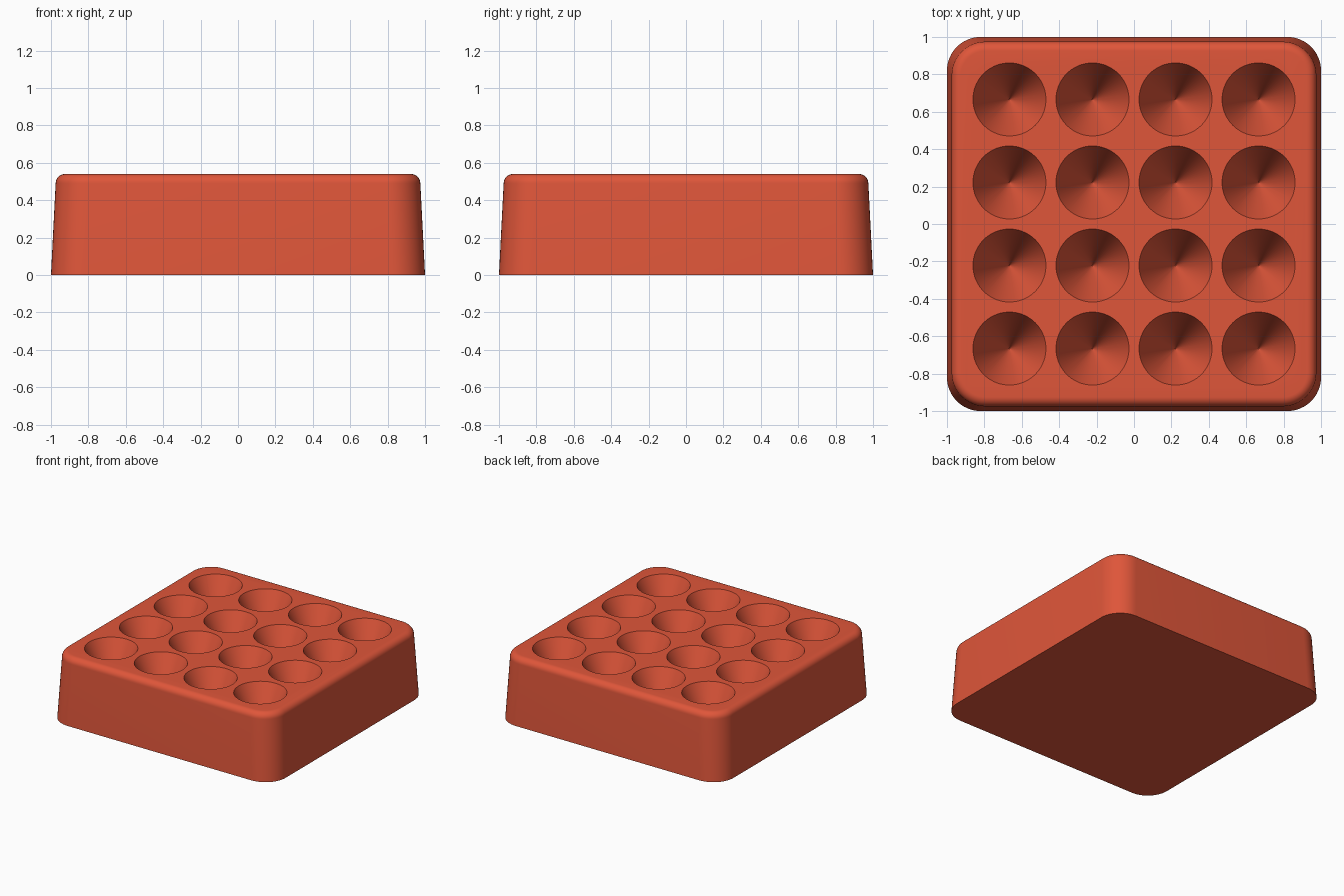
import bpy
import bmesh
import math

default = bpy.data.objects.get("Cube")
if default:
    bpy.data.objects.remove(default, do_unlink=True)

HEIGHT = 0.54
FILLET = 0.05
CORNER = 0.18
PITCH = 0.444
CUP_RADIUS = 0.195
CUP_DEPTH = 0.42

# Material
red = bpy.data.materials.new("warm red")
red.use_nodes = True
colour = (0.74, 0.093, 0.042, 1)
red.diffuse_color = colour
red.node_tree.nodes["Principled BSDF"].inputs["Base Color"].default_value = colour


def make_object(name, bm):
    bmesh.ops.recalc_face_normals(bm, faces=bm.faces)
    mesh = bpy.data.meshes.new(name)
    bm.to_mesh(mesh)
    bm.free()
    mesh.materials.append(red)
    obj = bpy.data.objects.new(name, mesh)
    bpy.context.collection.objects.link(obj)
    return obj


def rounded_square(bm, half, radius, z, steps=12):
    """Ring of vertices around a square with rounded corners."""
    ring = []
    for corner in range(4):
        middle = math.pi / 4 + corner * math.pi / 2
        cx = math.copysign(half - radius, math.cos(middle))
        cy = math.copysign(half - radius, math.sin(middle))
        for i in range(steps + 1):
            a = (corner + i / steps) * math.pi / 2
            ring.append(bm.verts.new((cx + radius * math.cos(a), cy + radius * math.sin(a), z)))
    return ring


# Tray body: tapered walls, then a rounded top edge
bm = bmesh.new()
top_half = 0.975
rings = [rounded_square(bm, 1, CORNER, 0)]
for i in range(9):
    a = i / 8 * math.pi / 2
    inset = FILLET * (1 - math.cos(a))
    z = HEIGHT - FILLET * (1 - math.sin(a))
    rings.append(rounded_square(bm, top_half - inset, CORNER - inset, z))
for low, high in zip(rings, rings[1:]):
    for i in range(len(low)):
        j = (i + 1) % len(low)
        bm.faces.new((low[i], low[j], high[j], high[i]))
bm.faces.new(rings[0])
bm.faces.new(rings[-1])
tray = make_object("tray", bm)

# Conical cups, extended above the surface so they cut cleanly
bm = bmesh.new()
above = 0.05
wide = CUP_RADIUS * (CUP_DEPTH + above) / CUP_DEPTH
for ix in range(4):
    for iy in range(4):
        cone = bmesh.ops.create_cone(bm, cap_ends=True, segments=72, radius1=0.002,
                                     radius2=wide, depth=CUP_DEPTH + above)
        centre = ((ix - 1.5) * PITCH, (iy - 1.5) * PITCH, HEIGHT + (above - CUP_DEPTH) / 2)
        bmesh.ops.translate(bm, verts=cone["verts"], vec=centre)
cutter = make_object("cup_cutter", bm)
cutter.hide_render = True

cut = tray.modifiers.new("cups", "BOOLEAN")
cut.operation = "DIFFERENCE"
cut.solver = "EXACT"
cut.object = cutter

# Apply the cut and smooth the curved surfaces
bpy.ops.object.select_all(action="DESELECT")
bpy.context.view_layer.objects.active = tray
tray.select_set(True)
bpy.ops.object.modifier_apply(modifier=cut.name)
bpy.data.objects.remove(cutter, do_unlink=True)
bpy.ops.object.shade_smooth_by_angle(angle=math.radians(30))
